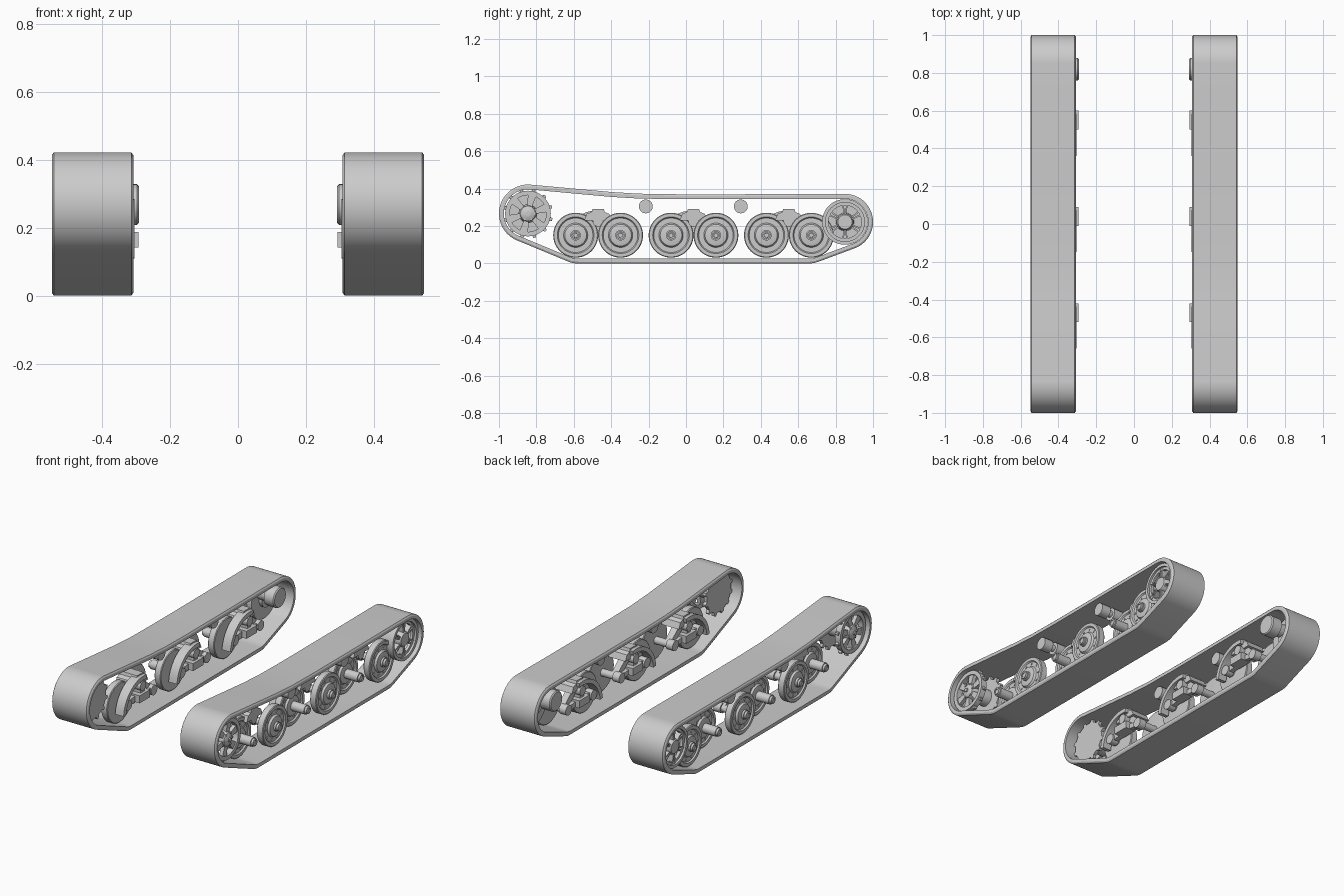
import bpy, bmesh, math
from mathutils import Vector, Matrix

cube = bpy.data.objects.get("Cube")
if cube:
    bpy.data.objects.remove(cube, do_unlink=True)

grey = bpy.data.materials.new("light_grey")
grey.use_nodes = True
grey.diffuse_color = (0.6, 0.6, 0.6, 1)
grey.node_tree.nodes["Principled BSDF"].inputs["Base Color"].default_value = (0.6, 0.6, 0.6, 1)


def finish(name, bm):
    """Turn a left-hand part into an object mirrored to the right."""
    bmesh.ops.recalc_face_normals(bm, faces=bm.faces)
    mesh = bpy.data.meshes.new(name)
    bm.to_mesh(mesh)
    bm.free()
    mesh.materials.append(grey)
    mesh.shade_smooth()
    mesh.set_sharp_from_angle(angle=math.radians(32))
    ob = bpy.data.objects.new(name, mesh)
    bpy.context.collection.objects.link(ob)
    ob.modifiers.new("mirror", 'MIRROR').use_clip = False
    return ob


def skin(bm, loops, closed=False, caps=True):
    """Bridge successive rings of points."""
    rings = [[bm.verts.new(p) for p in loop] for loop in loops]
    pairs = list(zip(rings, rings[1:]))
    if closed:
        pairs.append((rings[-1], rings[0]))
    for a, b in pairs:
        for i in range(len(a)):
            j = (i + 1) % len(a)
            bm.faces.new((a[i], a[j], b[j], b[i]))
    if caps and not closed:
        bm.faces.new(rings[0])
        bm.faces.new(rings[-1])


def lathe(bm, profile, y, z, n=40, closed=False):
    """Revolve (radius, x) pairs about a sideways axle."""
    skin(bm, [[(x, y + r * math.cos(math.tau * i / n), z + r * math.sin(math.tau * i / n))
               for i in range(n)] for r, x in profile], closed)


def rod(bm, r, x0, x1, y, z, n=24):
    lathe(bm, [(r, x0), (r, x1)], y, z, n)


def plate(bm, outline, x0, x1):
    skin(bm, [[(x, y, z) for y, z in outline] for x in (x0, x1)])


def ring(bm, r0, r1, x0, x1, y, z):
    lathe(bm, [(r0, x0), (r1, x0), (r1, x1), (r0, x1)], y, z, 48, True)


def polar(y, z, r, deg):
    a = math.radians(deg)
    return (y + r * math.cos(a), z + r * math.sin(a))


def spokes(bm, count, r0, r1, w0, w1, x0, x1, y, z, turn=0):
    for k in range(count):
        a = turn + math.tau * k / count
        rot = Matrix.Rotation(a, 2)
        pts = [rot @ Vector(p) for p in ((r0, -w0), (r1, -w1), (r1, w1), (r0, w0))]
        plate(bm, [(y + p.x, z + p.y) for p in pts], x0, x1)


def bar(bm, a, b, w, x0, x1):
    """Flat bar between two side-view points."""
    a, b = Vector(a), Vector(b)
    n = (b - a).orthogonal().normalized() * w
    plate(bm, [a + n, b + n, b - n, a - n], x0, x1)


FRONT, REAR = (-0.845, 0.267), (0.85, 0.222)

# Track belt: side path swept with a chamfered cross-section
path = [polar(*FRONT, 0.155, 86 + i * 161.5 / 28) for i in range(29)]
path += [(-0.62, 0.006), (-0.595, 0.001), (-0.57, 0), (0.66, 0), (0.685, 0.002), (0.71, 0.01)]
path += [polar(*REAR, 0.15, -70 + i * 160 / 28) for i in range(29)]
path += [(0.3, 0.37), (-0.05, 0.37), (-0.25, 0.373), (-0.4, 0.382)]
path = [Vector(p) for p in path]
section = [(0.308, 0.026), (0.308, 0.009), (0.314, 0), (0.542, 0), (0.548, 0.009), (0.548, 0.026)]
loops = []
for i, p in enumerate(path):
    t = ((p - path[i - 1]).normalized() + (path[(i + 1) % len(path)] - p).normalized()).normalized()
    inward = Vector((-t.y, t.x))
    loops.append([(x, *(p + inward * d)) for x, d in section])
bm = bmesh.new()
skin(bm, loops, closed=True)
finish("track_belt", bm)

# Front drive sprocket: spoked outer plate, drum and toothed inner plate
bm = bmesh.new()
ring(bm, 0.098, 0.122, 0.49, 0.525, *FRONT)
spokes(bm, 6, 0.03, 0.105, 0.012, 0.023, 0.495, 0.518, *FRONT, 0.3)
lathe(bm, [(0.05, 0.38), (0.05, 0.5), (0.04, 0.525), (0.022, 0.535)], *FRONT)
rod(bm, 0.012, 0.53, 0.542, *FRONT)
for k in range(6):
    rod(bm, 0.006, 0.515, 0.53, *polar(*FRONT, 0.038, 60 * k), 8)
finish("drive_sprocket", bm)
bm = bmesh.new()
for x in (0.37, 0.47):
    teeth = [polar(*FRONT, r, 30 * k + d) for k in range(12)
             for d, r in ((0, 0.115), (9, 0.115), (13, 0.133), (19, 0.133), (23, 0.115))]
    if x < 0.4:
        plate(bm, teeth, x, x + 0.02)
    else:
        spokes(bm, 12, 0.11, 0.134, 0.014, 0.006, x + 0.025, x + 0.045, *FRONT, 0.28)
finish("sprocket_teeth", bm)

# Rear idler: rim, paired spokes, hub, backing disc and axle mount
bm = bmesh.new()
ring(bm, 0.104, 0.122, 0.42, 0.525, *REAR)
ring(bm, 0.088, 0.106, 0.495, 0.512, *REAR)
for offset in (-0.11, 0.11):
    spokes(bm, 6, 0.035, 0.107, 0.004, 0.004, 0.47, 0.515, *REAR, math.pi / 6 + offset)
lathe(bm, [(0.05, 0.4), (0.045, 0.51), (0.038, 0.522)], *REAR)
rod(bm, 0.108, 0.42, 0.435, *REAR, 48)
finish("rear_idler", bm)
bm = bmesh.new()
lathe(bm, [(0.054, 0.292), (0.06, 0.298), (0.06, 0.36), (0.04, 0.37), (0.04, 0.42)], 0.82, 0.268)
finish("idler_mount", bm)

# Return rollers
bm = bmesh.new()
for y in (-0.215, 0.293):
    lathe(bm, [(0.037, 0.36), (0.037, 0.42), (0.02, 0.42), (0.02, 0.45), (0.037, 0.45), (0.037, 0.51)],
          y, 0.305, 28)
finish("return_rollers", bm)


def road_wheel(bm, y, x, z=0.151):
    """Dished disc whose outer face is at x, with hub and bolts."""
    lathe(bm, [(0.03, x - 0.05), (0.095, x - 0.043), (0.116, x - 0.043), (0.12, x - 0.039), (0.12, x - 0.004),
               (0.116, x), (0.098, x), (0.092, x - 0.008), (0.065, x - 0.008), (0.058, x + 0.004),
               (0.04, x + 0.008)], y, z, 48)
    for k in range(10):
        rod(bm, 0.006, x - 0.01, x - 0.004, *polar(y, z, 0.079, 36 * k), 8)
    rod(bm, 0.028, x - 0.01, 0.515, y, z)
    ring(bm, 0.014, 0.022, 0.51, 0.528, y, z)
    rod(bm, 0.013, 0.51, 0.524, y, z, 6)
    rod(bm, 0.022, 0.325, x - 0.03, y, z)


# Three bogies: staggered road wheels with a suspension unit inboard
wheels, units, arms = bmesh.new(), bmesh.new(), bmesh.new()
for mid in (-0.47, 0.04, 0.55):
    lead, trail = mid - 0.12, mid + 0.12
    road_wheel(wheels, lead, 0.42)
    road_wheel(wheels, trail, 0.495)
    # pivot housing with stepped cap
    plate(units, [(mid - 0.075, 0.23), (mid - 0.06, 0.265), (mid - 0.035, 0.275), (mid - 0.03, 0.292),
                  (mid + 0.03, 0.292), (mid + 0.035, 0.275), (mid + 0.06, 0.265), (mid + 0.075, 0.23)],
          0.325, 0.44)
    rod(units, 0.028, 0.305, 0.44, mid, 0.225)
    bar(units, (mid, 0.142), (mid, 0.187), 0.05, 0.293, 0.36)
    bar(units, (mid, 0.16), (mid, 0.25), 0.018, 0.31, 0.37)
    # arched arm over the leading wheel
    arch = [polar(mid, 0.095, 0.19, 80 + 9.5 * i) for i in range(11)]
    arch += [polar(mid, 0.095, 0.165, 175 - 9.5 * i) for i in range(11)]
    plate(arms, arch, 0.304, 0.36)
    # straight links to both axles
    bar(arms, (mid, 0.165), (lead, 0.151), 0.018, 0.325, 0.355)
    bar(arms, (mid + 0.02, 0.235), (trail, 0.151), 0.02, 0.34, 0.38)
    bar(arms, (mid, 0.165), (trail, 0.151), 0.015, 0.32, 0.345)
    for y in (lead, trail):
        rod(arms, 0.03, 0.315, 0.36, y, 0.151)
finish("road_wheels", wheels)
finish("suspension_housings", units)
finish("suspension_arms", arms)
